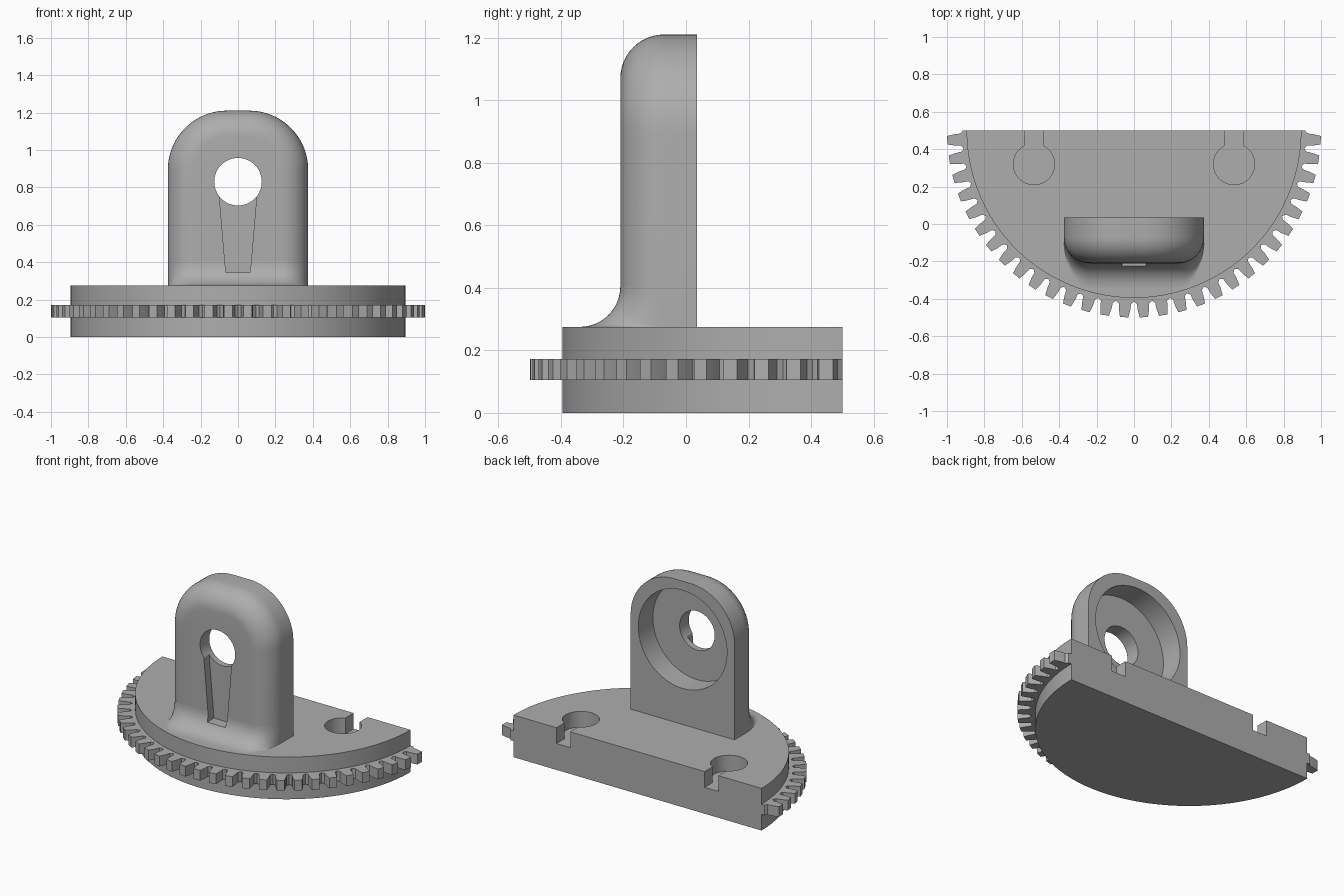
import bpy
import bmesh
from math import sin, cos, radians, sqrt

old = bpy.data.objects.get("Cube")
if old:
    bpy.data.objects.remove(old, do_unlink=True)

grey = bpy.data.materials.new("plain grey")
grey.use_nodes = True
grey.diffuse_color = (0.42, 0.42, 0.42, 1)
grey.node_tree.nodes["Principled BSDF"].inputs["Base Color"].default_value = (0.42, 0.42, 0.42, 1)

BACK = 0.5          # flat rear of the half disc
TOP = 0.275         # upper face of the base
HALF = 0.375        # half width of the upright
FRONT = -0.21       # front face of the upright
ROUND = 0.14        # rounding of the upright's front edge
HOLE_Z = 0.83


def loft(name, rings):
    """Closed solid through rings of equal point count."""
    bm = bmesh.new()
    loops = [[bm.verts.new(p) for p in ring] for ring in rings]
    n = len(loops[0])
    for a, b in zip(loops, loops[1:]):
        for i in range(n):
            j = (i + 1) % n
            bm.faces.new((a[i], a[j], b[j], b[i]))
    bm.faces.new(loops[0][::-1])
    bm.faces.new(loops[-1])
    bmesh.ops.recalc_face_normals(bm, faces=bm.faces)
    mesh = bpy.data.meshes.new(name)
    bm.to_mesh(mesh)
    bm.free()
    ob = bpy.data.objects.new(name, mesh)
    bpy.context.collection.objects.link(ob)
    mesh.materials.append(grey)
    return ob


def plate(name, outline, lo, hi):
    return loft(name, [[(x, y, z) for x, y in outline] for z in (lo, hi)])


def panel(name, outline, lo, hi):
    return loft(name, [[(x, y, z) for x, z in outline] for y in (lo, hi)])


def arc(cx, cy, rx, ry, start, end, steps):
    angles = [radians(start + (end - start) * i / steps) for i in range(steps + 1)]
    return [(cx + rx * cos(a), cy + ry * sin(a)) for a in angles]


def circle(cx, cy, r, steps=64):
    return arc(cx, cy, r, r, 0, 360, steps)[:-1]


def cut(ob, cutter):
    mod = ob.modifiers.new("cut", "BOOLEAN")
    mod.object = cutter
    mod.operation = "DIFFERENCE"
    mod.solver = "EXACT"
    bpy.context.view_layer.objects.active = ob
    bpy.ops.object.modifier_apply(modifier=mod.name)


def finish(ob):
    bpy.ops.object.select_all(action="DESELECT")
    ob.select_set(True)
    bpy.context.view_layer.objects.active = ob
    bpy.ops.object.shade_smooth_by_angle(angle=radians(30))


cutters = []

# Half-disc base with two keyhole pockets open to the rear
base = plate("base", arc(0, BACK, 0.895, 0.895, 180, 360, 80), 0, TOP)
for side in (-1, 1):
    x = side * 0.535
    keyhole = arc(x, 0.32, 0.11, 0.11, 63, -243, 48)
    keyhole += [(x - 0.05, BACK + 0.1), (x + 0.05, BACK + 0.1)]
    pocket = plate("keyhole_cutter", keyhole, 0.14, TOP + 0.1)
    cut(base, pocket)
    cutters.append(pocket)

# Toothed rim: thirty tapered teeth around the half circle
tooth = [(-2.0, 0.928), (-1.8, 0.96), (-1.3, 1.0), (1.3, 1.0), (1.8, 0.96), (2.0, 0.928), (3.0, 0.915)]
rim = [(-0.915, BACK)]
for i in range(30):
    for turn, r in tooth:
        a = radians(183 + 6 * i + turn)
        rim.append((r * cos(a), BACK + r * sin(a)))
gear_rim = plate("gear_rim", rim, 0.105, 0.172)


# Upright with an arched outline and a rounded front edge
def arch(inset):
    w, top, r = HALF - inset, 1.21 - inset, 0.315 - inset
    right = arc(w - r, top - r, r, r, 0, 90, 20)
    left = arc(r - w, top - r, r, r, 90, 180, 20)
    return [(w, TOP - 0.02)] + right + left + [(-w, TOP - 0.02)]


rings = [[(x, 0.035, z) for x, z in arch(0)]]
for i in range(13):
    a = radians(90 * i / 12)
    y = FRONT + ROUND * (1 - sin(a))
    rings.append([(x, y, z) for x, z in arch(ROUND * (1 - cos(a)))])
upright = loft("upright", rings)

# Flared foot that sweeps from the front face into the base
FLARE = 0.13
rings = []
for i in range(13):
    a = radians(90 * i / 12)
    z = TOP + FLARE * (1 - cos(a))
    depth = ROUND + FLARE * (1 - sin(a))
    c = HALF - ROUND
    outline = arc(-c, FRONT + ROUND, ROUND, depth, 180, 270, 14)
    outline += arc(c, FRONT + ROUND, ROUND, depth, 270, 360, 14)
    rings.append([(x, y, z) for x, y in outline])
foot = loft("flared_foot", rings)

# Rear recess, through hole and tapered front slot
recess = panel("recess_cutter", circle(0, HOLE_Z, 0.32), -0.115, 0.2)
hole = panel("hole_cutter", circle(0, HOLE_Z, 0.127), -0.5, 0.3)
slot = panel("slot_cutter", [(-0.065, 0.345), (0.065, 0.345), (0.104, 0.8), (-0.104, 0.8)], -0.5, -0.155)
for cutter in (recess, hole, slot):
    cut(upright, cutter)
cut(foot, slot)
cutters += [recess, hole, slot]

for cutter in cutters:
    bpy.data.objects.remove(cutter, do_unlink=True)
for part in (base, gear_rim, upright, foot):
    finish(part)
